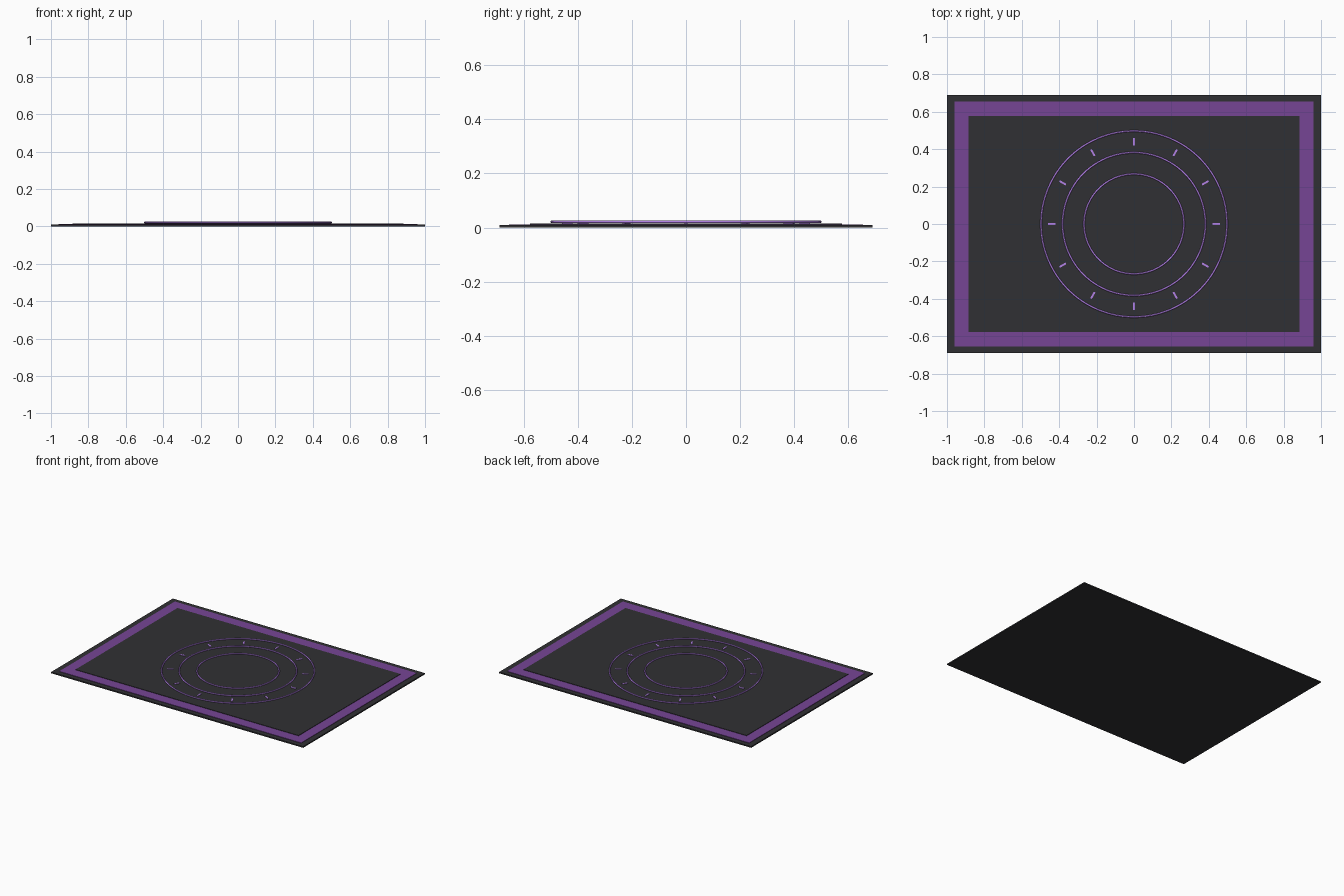
import bpy
from math import cos, sin, pi

if "Cube" in bpy.data.objects:
    bpy.data.objects.remove(bpy.data.objects["Cube"])


def material(name, color):
    m = bpy.data.materials.new(name)
    m.diffuse_color = (*color, 1)
    m.use_nodes = True
    m.node_tree.nodes["Principled BSDF"].inputs["Base Color"].default_value = m.diffuse_color
    return m


dark = material("charcoal", (0.03, 0.03, 0.033))
purple = material("purple", (0.18, 0.06, 0.30))
lilac = material("lilac", (0.45, 0.22, 0.80))


def box(name, x, y, size, z0, z1, mat, angle=0):
    bpy.ops.mesh.primitive_cube_add(size=1, location=(x, y, (z0 + z1) / 2), rotation=(0, 0, angle))
    ob = bpy.context.object
    ob.name = name
    ob.scale = (size[0], size[1], z1 - z0)
    bpy.ops.object.transform_apply(location=False, rotation=False, scale=True)
    ob.data.materials.append(mat)
    return ob


# Stacked mat layers: dark base, purple border, dark centre
box("mat_base", 0, 0, (2.0, 1.38), 0.0, 0.009, dark)
box("border_layer", 0, 0, (1.92, 1.31), 0.001, 0.012, purple)
box("centre_panel", 0, 0, (1.77, 1.155), 0.003, 0.015, dark)

# Concentric raised rings
for i, radius in enumerate((0.497, 0.382, 0.267)):
    bpy.ops.mesh.primitive_torus_add(major_radius=radius, minor_radius=0.005,
                                     major_segments=96, minor_segments=10,
                                     location=(0, 0, 0.021))
    ring = bpy.context.object
    ring.name = f"ring_{i + 1}"
    ring.data.materials.append(lilac)
    bpy.ops.object.shade_smooth()

# Twelve radial tick marks between the two outer rings
for i in range(12):
    a = i * pi / 6
    box(f"tick_{i + 1}", 0.44 * cos(a), 0.44 * sin(a), (0.04, 0.01), 0.013, 0.019, lilac, a)
